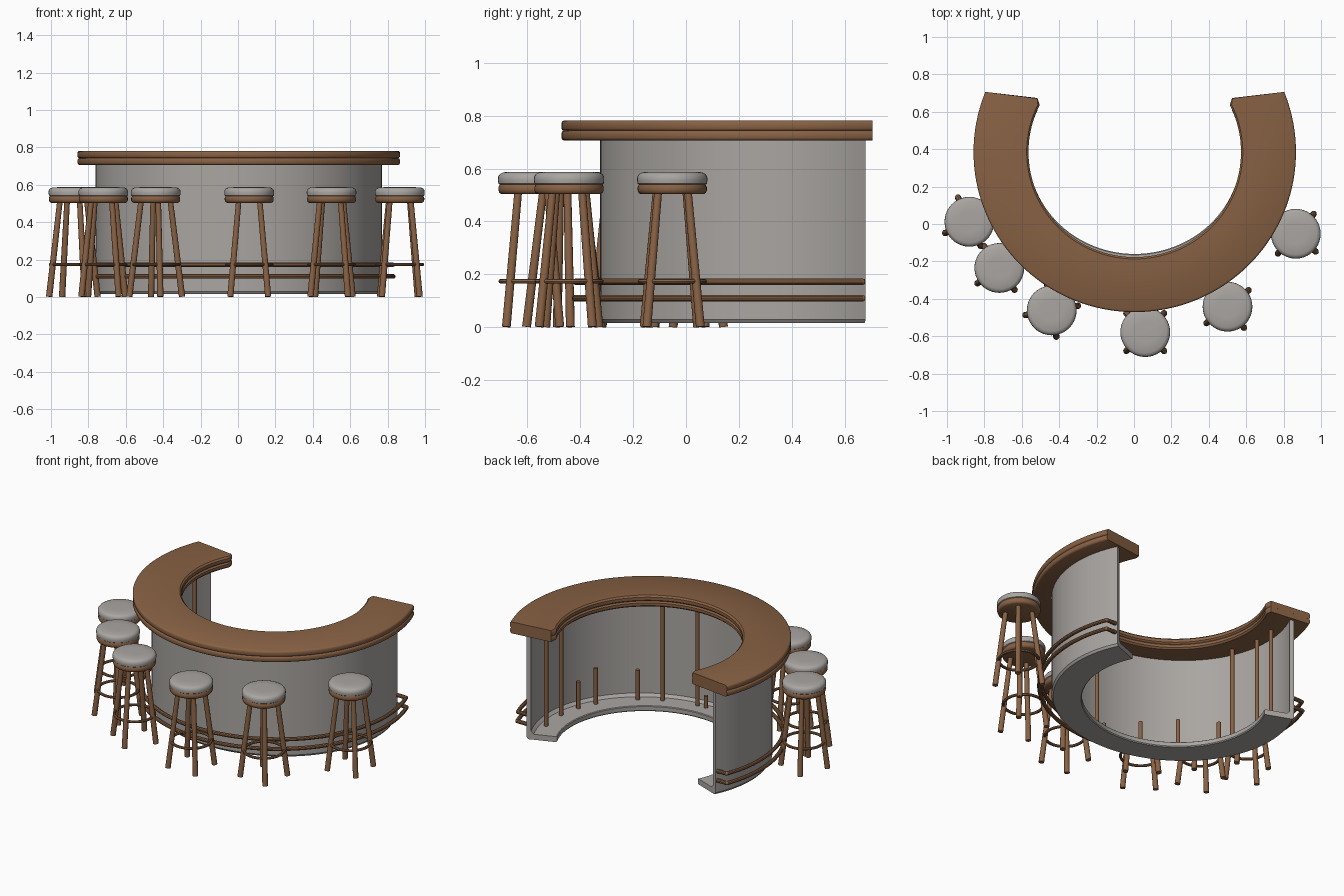
import bpy, bmesh, math
from mathutils import Vector, Matrix

if "Cube" in bpy.data.objects:
    bpy.data.objects.remove(bpy.data.objects["Cube"])

CX, CY = 0.004, 0.385  # centre of the counter arc


def material(name, rgb):
    m = bpy.data.materials.new(name)
    m.diffuse_color = (*rgb, 1)
    m.use_nodes = True
    m.node_tree.nodes["Principled BSDF"].inputs["Base Color"].default_value = m.diffuse_color
    return m


WOOD = material("brown wood", (0.25, 0.122, 0.058))
GREY = material("warm grey", (0.40, 0.38, 0.36))


def finish(bm, name, mat, angle=35):
    bmesh.ops.recalc_face_normals(bm, faces=bm.faces)
    me = bpy.data.meshes.new(name)
    bm.to_mesh(me)
    bm.free()
    ob = bpy.data.objects.new(name, me)
    bpy.context.collection.objects.link(ob)
    me.materials.append(mat)
    bpy.ops.object.select_all(action='DESELECT')
    ob.select_set(True)
    bpy.context.view_layer.objects.active = ob
    bpy.ops.object.shade_smooth_by_angle(angle=math.radians(angle))
    return ob


def sweep(name, profile, mat, end, n=72, clamp=None):
    """Sweep closed (rx, ry, z) profile round the arc; end(rx) is the stop angle."""
    bm = bmesh.new()
    rings = []
    for i in range(n + 1):
        t = 2 * i / n - 1
        ring = []
        for rx, ry, z in profile:
            a = math.radians(-90 + t * (90 + end(rx)))
            if clamp and i in (0, n):  # rounded inner corner at the ends
                rx, ry = max(rx, clamp), max(ry, clamp)
            ring.append(bm.verts.new((CX + rx * math.cos(a), CY + ry * math.sin(a), z)))
        rings.append(ring)
    k = len(profile)
    for a, b in zip(rings, rings[1:]):
        for j in range(k):
            bm.faces.new((a[j], a[(j + 1) % k], b[(j + 1) % k], b[j]))
    bm.faces.new(rings[0])
    bm.faces.new(rings[-1][::-1])
    return finish(bm, name, mat)


def rod(bm, p, q, r, r2=None, seg=12):
    p, q = Vector(p), Vector(q)
    d = q - p
    m = Matrix.Translation((p + q) / 2) @ d.to_track_quat('Z', 'Y').to_matrix().to_4x4()
    bmesh.ops.create_cone(bm, cap_ends=True, segments=seg, radius1=r,
                          radius2=r2 or r, depth=d.length, matrix=m)


def lathe(name, pts, mat, loc, closed=False, n=40):
    bm = bmesh.new()
    rings = [[bm.verts.new((loc[0] + r * math.cos(2 * math.pi * i / n),
                            loc[1] + r * math.sin(2 * math.pi * i / n), z))
              for i in range(n)] for r, z in pts]
    pairs = list(zip(rings, rings[1:])) + ([(rings[-1], rings[0])] if closed else [])
    for a, b in pairs:
        for i in range(n):
            bm.faces.new((a[i], a[(i + 1) % n], b[(i + 1) % n], b[i]))
    if not closed:
        bm.faces.new(rings[0][::-1])
        bm.faces.new(rings[-1])
    return finish(bm, name, mat, 40)


# counter top: two rounded slabs with a groove between them
def slab(z0, z1):
    b = 0.01
    R, r = 0.862, 0.568
    pts = [(r + b, z0), (R - b, z0), (R - 0.003, z0 + 0.004), (R, z0 + b), (R, z1 - b),
           (R - 0.003, z1 - 0.004), (R - b, z1), (r + b, z1), (r, z1 - b), (r, z0 + b)]
    return [(x, x - 0.006, z) for x, z in pts]


def top_end(rx):
    return 22 + (0.862 - rx) / 0.294 * 7


sweep("counter_top_lower", slab(0.706, 0.744), WOOD, top_end, 96, 0.595)
sweep("counter_top_upper", slab(0.742, 0.782), WOOD, top_end, 96, 0.595)

# counter wall with floor shelf as one L section
sweep("counter_wall", [(0.765, 0.71, 0.71), (0.765, 0.71, 0.03), (0.755, 0.70, 0.016),
                       (0.575, 0.55, 0.016), (0.57, 0.545, 0.022), (0.57, 0.545, 0.048),
                       (0.575, 0.55, 0.052), (0.72, 0.667, 0.052), (0.738, 0.683, 0.07),
                       (0.738, 0.683, 0.71)], GREY, lambda r: 24.5)

# two foot rails with end returns to the wall
for name, z, rx, ry in (("upper_foot_rail", 0.172, 0.822, 0.80),
                        ("lower_foot_rail", 0.110, 0.826, 0.804)):
    t = 0.0125
    prof = [(rx + t * math.cos(a), ry + t * math.cos(a), z + t * math.sin(a))
            for a in (math.pi * i / 5 for i in range(10))]
    sweep(name, prof, WOOD, lambda r: 20.5)
    bm = bmesh.new()
    for s in (-1, 1):
        a = math.radians(20.5)
        p = Vector((CX + s * rx * math.cos(a), CY + ry * math.sin(a), z))
        bmesh.ops.create_uvsphere(bm, u_segments=10, v_segments=6, radius=t,
                                  matrix=Matrix.Translation(p))
        rod(bm, p, (CX + s * 0.70, CY + 0.282, z), t, seg=10)
    finish(bm, name + "_ends", WOOD)

# posts inside the counter: (angle, top height)
POSTS = [(12, 0.71), (-4, 0.71), (-17, 0.23), (-28, 0.29), (-51, 0.25), (-64, 0.71),
         (-83, 0.71), (-88, 0.13), (-110, 0.22), (-130, 0.26), (-152, 0.22),
         (170, 0.71), (183, 0.71), (200, 0.71)]
bm = bmesh.new()
for deg, h in POSTS:
    a = math.radians(deg)
    x, y = CX + 0.68 * math.cos(a), CY + 0.635 * math.sin(a)
    rod(bm, (x, y, 0.045), (x, y, h), 0.013)
finish(bm, "inner_posts", WOOD)

# bar stools: x, y, turn of the legs
STOOLS = [(-0.88, 0.012, 25), (-0.72, -0.235, 35), (-0.44, -0.462, 10),
          (0.06, -0.578, 45), (0.50, -0.442, 38), (0.865, -0.052, 48)]
for i, (x, y, turn) in enumerate(STOOLS):
    tag = "_%d" % (i + 1)
    lathe("stool_seat_rim" + tag, [(0.118, 0.503), (0.127, 0.508), (0.131, 0.518),
                                   (0.131, 0.53), (0.126, 0.54), (0.11, 0.542)], WOOD, (x, y))
    lathe("stool_cushion" + tag, [(0.12, 0.535), (0.131, 0.543), (0.133, 0.556), (0.132, 0.57),
                                  (0.125, 0.58), (0.112, 0.586), (0.06, 0.588)], GREY, (x, y))
    ring = [(0.122 + 0.009 * math.cos(a), 0.174 + 0.009 * math.sin(a))
            for a in (math.pi * j / 4 for j in range(8))]
    lathe("stool_foot_ring" + tag, ring, WOOD, (x, y), closed=True)
    bm = bmesh.new()
    for k in range(4):
        a = math.radians(turn + 90 * k)
        c, s = math.cos(a), math.sin(a)
        rod(bm, (x + 0.143 * c, y + 0.143 * s, 0.002), (x + 0.08 * c, y + 0.08 * s, 0.51), 0.017, 0.015)
    finish(bm, "stool_legs" + tag, WOOD)
